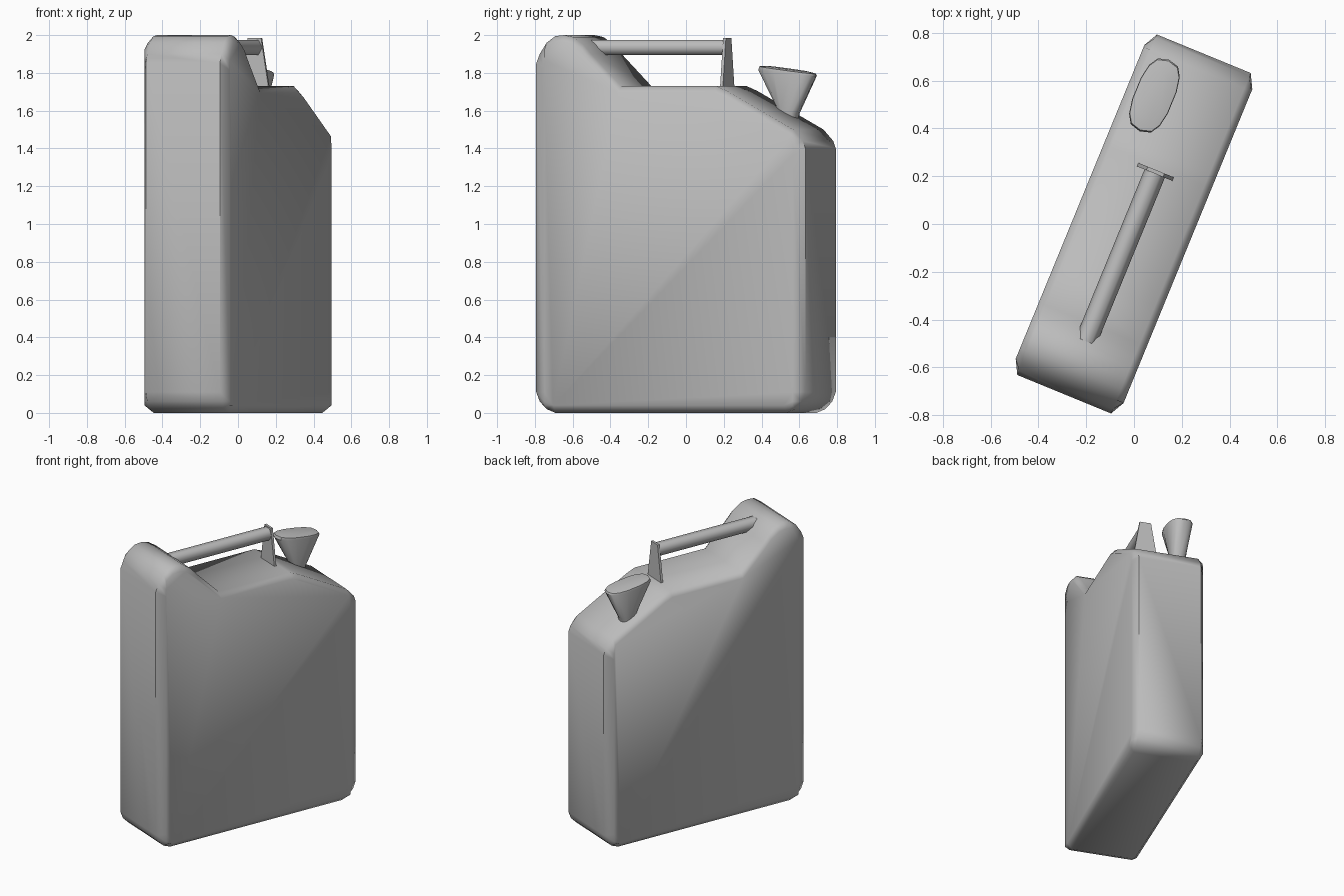
import bpy, bmesh, math
from mathutils import Matrix

if "Cube" in bpy.data.objects:
    bpy.data.objects.remove(bpy.data.objects["Cube"], do_unlink=True)

TURN = Matrix.Rotation(math.radians(-22.3), 4, 'Z')  # can stands turned on the ground

metal = bpy.data.materials.new("grey_metal")
metal.use_nodes = True
GREY = (0.5, 0.5, 0.5, 1)
metal.diffuse_color = GREY
metal.node_tree.nodes["Principled BSDF"].inputs["Base Color"].default_value = GREY


def loft(name, rings, smooth_angle):
    """Skin a stack of equal-length closed rings and cap both ends."""
    bm = bmesh.new()
    loops = [[bm.verts.new(p) for p in ring] for ring in rings]
    n = len(loops[0])
    for a, b in zip(loops, loops[1:]):
        for i in range(n):
            j = (i + 1) % n
            bm.faces.new((a[i], a[j], b[j], b[i]))
    bm.faces.new(loops[0][::-1])
    bm.faces.new(loops[-1])
    bmesh.ops.recalc_face_normals(bm, faces=bm.faces[:])
    mesh = bpy.data.meshes.new(name)
    bm.to_mesh(mesh)
    bm.free()
    mesh.materials.append(metal)
    obj = bpy.data.objects.new(name, mesh)
    bpy.context.collection.objects.link(obj)
    obj.matrix_world = TURN
    bpy.ops.object.select_all(action='DESELECT')
    obj.select_set(True)
    bpy.context.view_layer.objects.active = obj
    if smooth_angle:
        bpy.ops.object.shade_smooth_by_angle(angle=math.radians(smooth_angle))
    return obj


# Can body: length/height profile, with narrower bevelled sides
PROFILE = [
    (-0.66, 0.0), (0.66, 0.0), (0.71, 0.02), (0.75, 0.06), (0.77, 0.11),
    (0.77, 1.40), (0.755, 1.44), (0.70, 1.50), (0.32, 1.705), (0.26, 1.73),
    (-0.285, 1.73), (-0.455, 1.90), (-0.50, 1.95), (-0.56, 1.99), (-0.61, 2.0),
    (-0.66, 1.995), (-0.71, 1.96), (-0.75, 1.90), (-0.77, 1.85),
    (-0.77, 0.11), (-0.75, 0.06), (-0.71, 0.02),
]


def side(x):
    ring = []
    for y, z in PROFILE:
        z = max(z, 0.04) if z < 1 else z - 0.035
        ring.append((x, max(-0.71, min(0.71, y)), z))
    return ring


def full(x):
    return [(x, y, z) for y, z in PROFILE]


loft("can_body", [side(-0.244), full(-0.212), full(0.212), side(0.244)], 60)

# Handle bar: six-sided rod running into the raised shoulder
HEX = [(0.046 * math.cos(i * math.pi / 3), 0.046 * math.sin(i * math.pi / 3)) for i in range(6)]
loft("handle_bar", [[(x, y, 1.935 + z) for x, z in HEX] for y in (-0.53, 0.236)], 65)

# Handle bracket: thin tapered plate
loft("handle_bracket", [
    [(sx * w, 0.236 + sy * 0.008, z) for sx, sy in ((-1, -1), (1, -1), (1, 1), (-1, 1))]
    for z, w in ((1.71, 0.083), (1.985, 0.038))], 0)


# Pouring spout: flared funnel with an oval, tilted, slightly domed lid
def oval(half_x, half_y, z, tilt):
    ring = []
    for i in range(14):
        a = 2 * math.pi * (i + 0.5) / 14
        c, s = math.cos(a), math.sin(a)
        x = half_x * math.copysign(abs(c) ** 0.7, c)
        y = half_y * math.copysign(abs(s) ** 0.8, s)
        ring.append((-0.125 + x, 0.53 + y, z + tilt * y))
    return ring


loft("spout", [
    oval(0.05, 0.052, 1.56, -0.5),
    oval(0.055, 0.06, 1.605, -0.4),
    oval(0.082, 0.162, 1.80, -0.1),
    oval(0.080, 0.156, 1.815, -0.13),
    oval(0.045, 0.11, 1.822, -0.13)], 40)
